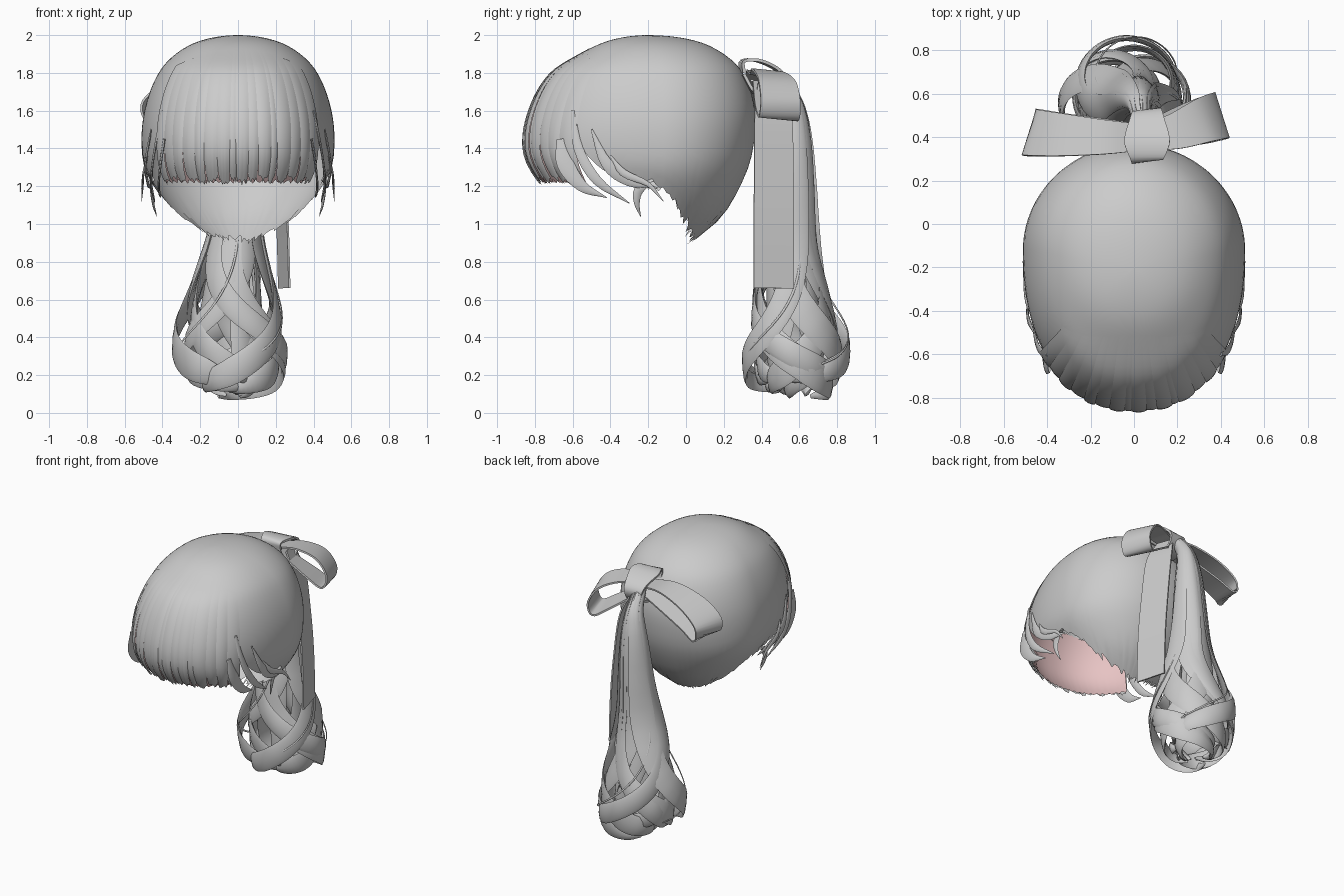
import bpy, bmesh, math, random
from mathutils import Vector

if "Cube" in bpy.data.objects:
    bpy.data.objects.remove(bpy.data.objects["Cube"])
random.seed(7)

def interp(tab, x):
    """Smooth (cubic) lookup in rows of (key, values...)."""
    n = len(tab)
    x = min(max(x, tab[0][0]), tab[-1][0])
    i = 0
    while i < n - 2 and x > tab[i + 1][0]:
        i += 1
    a, b = tab[i], tab[i + 1]
    p, q = tab[max(i - 1, 0)], tab[min(i + 2, n - 1)]
    h = b[0] - a[0]
    t = (x - a[0]) / h
    out = []
    for k in range(1, len(a)):
        ma = (b[k] - p[k]) / (b[0] - p[0]) * h
        mb = (q[k] - a[k]) / (q[0] - a[0]) * h
        out.append((2*t**3 - 3*t**2 + 1) * a[k] + (t**3 - 2*t**2 + t) * ma
                   + (3*t**2 - 2*t**3) * b[k] + (t**3 - t**2) * mb)
    return out

def finish(name, bm, angle=50, recalc=True):
    if recalc:
        bmesh.ops.recalc_face_normals(bm, faces=bm.faces)
    me = bpy.data.meshes.new(name)
    bm.to_mesh(me)
    bm.free()
    ob = bpy.data.objects.new(name, me)
    bpy.context.collection.objects.link(ob)
    bpy.context.view_layer.objects.active = ob
    ob.select_set(True)
    bpy.ops.object.shade_smooth_by_angle(angle=math.radians(angle))
    ob.select_set(False)
    return ob

# Head form: z -> front y, widest y, back y, half width
HEAD = [(math.sqrt(2 - z), *v) for z, *v in [
    (2.0, -.2, -.2, -.2, 0), (1.97, -.41, -.18, .05, .2), (1.9, -.56, -.15, .2, .33),
    (1.8, -.71, -.13, .3, .42), (1.6, -.82, -.12, .365, .495), (1.4, -.845, -.12, .355, .51),
    (1.25, -.78, -.12, .31, .475), (1.05, -.6, -.12, .2, .33), (.95, -.5, -.12, .09, .21),
    (.88, -.45, -.12, .0, .12)]]

def head(phi, z, off=0):
    """Point on the head form, phi in degrees from the back towards +x."""
    yf, yc, yb, hw = interp(HEAD, math.sqrt(max(0, 2 - z)))
    s, c = math.sin(math.radians(phi)), math.cos(math.radians(phi))
    d = yb - yc if c > 0 else yc - yf
    if c < 0:  # front is a little squarer than an ellipse
        m = (abs(s) ** 2.25 + abs(c) ** 2.25) ** (1 / 2.25)
        s, c = s / m, c / m
    return Vector(((hw + off) * s, yc + (d + off) * c, z))

def sheet(bm, cols, rows, fn):
    g = [[bm.verts.new(fn(i / cols, j / rows)) for j in range(rows + 1)] for i in range(cols + 1)]
    for i in range(cols):
        for j in range(rows):
            bm.faces.new((g[i][j], g[i+1][j], g[i+1][j+1], g[i][j+1]))

# Pulled-back cap with ragged nape
EDGE = [(0, .91), (30, .92), (55, .96), (74, 1.06), (84, 1.15), (95, 1.2), (115, 1.27),
        (125, 1.4), (132, 1.58), (145, 1.75), (180, 1.85)]
bm = bmesh.new()
jag = [random.uniform(-.03, .03) if k % 2 else random.uniform(0, .03) for k in range(145)]
def cap(u, v):
    phi = 360 * u - 180
    ze = interp(EDGE, abs(phi))[0]
    if abs(phi) < 112:
        ze += jag[int(round(u * 144))] * v ** 8
    return head(phi, 2 - (2 - ze) * v * v)
sheet(bm, 144, 26, cap)
bmesh.ops.remove_doubles(bm, verts=bm.verts, dist=1e-5)
finish("hair_cap", bm, 60, False)

# Fringe made of overlapping, slightly domed locks, with a pink lining
bm = bmesh.new()
edges = [-52, -44, -38, -31, -23, -19, -12, -6, 1, 5, 12, 20, 25, 33, 39, 46, 52]
def drop(phi, z1, v):
    z0 = 1.93 - .10 * (abs(phi - 180) / 55) ** 2
    s0, s1 = math.sqrt(2 - z0), math.sqrt(2 - z1)
    return 2 - (s0 + (s1 - s0) * v) ** 2
for k, (a, b) in enumerate(zip(edges, edges[1:])):
    mid, half = 180 + (a + b) / 2, (b - a) / 2 + .5
    lift = .010 + .007 * (k % 2)
    low = 1.205 + random.uniform(0, .025)
    teeth = [random.uniform(-.01, .025) for _ in range(9)]
    def lock(u, v):
        e = 2 * u - 1
        phi = mid + half * e * (1.0 - .2 * v ** 6)
        z = drop(phi, low + teeth[int(round(u * 8))] * v ** 4 + .015 * e * e, v)
        return head(phi, z, lift * (.3 + .7 * v) + .008 * v * (1 - e * e))
    sheet(bm, 8, 20, lock)
finish("fringe", bm, 60, False)
pink = bpy.data.materials.new("pink_lining")
pink.diffuse_color = (.8, .55, .55, 1)
pink.use_nodes = True
pink.node_tree.nodes["Principled BSDF"].inputs["Base Color"].default_value = pink.diffuse_color
bm = bmesh.new()
def lining(u, v):
    phi = 128 + 104 * u
    return head(phi, drop(phi, 1.225 + .012 * math.sin(u * 150), .5 + .5 * v), .002)
sheet(bm, 64, 10, lining)
finish("fringe_lining", bm, 60, False).data.materials.append(pink)

def strip(bm, pts, thick, side, steps=4, flat=False, axis=None):
    """Sweep a flat section along points (x, y, z, width)."""
    tab = [(k, *p) for k, p in enumerate(pts)]
    m = (len(pts) - 1) * steps
    path = [interp(tab, k / steps) for k in range(m + 1)]
    pos = [Vector(p[:3]) for p in path]
    sect = ([(-1, -1), (1, -1), (1, 1), (-1, 1)] if flat else
            [(math.cos(a), math.sin(a)) for a in [math.pi * q / 4 for q in range(8)]])
    rings = []
    for k, p in enumerate(pos):
        t = (pos[min(k + 1, m)] - pos[max(k - 1, 0)]).normalized()
        if axis:
            r = p - axis(p.z)
            r.z = 0
            w = t.cross(r).normalized()
        else:
            w = Vector(side)
            w = (w - t * w.dot(t)).normalized()
        n = w.cross(t).normalized()
        hw = max(path[k][3], .002) / 2
        th = thick if flat else min(thick, hw * .6)
        rings.append([bm.verts.new(p + w * hw * a + n * th * b) for a, b in sect])
    c = len(sect)
    for r0, r1 in zip(rings, rings[1:]):
        for q in range(c):
            bm.faces.new((r0[q], r0[(q+1) % c], r1[(q+1) % c], r1[q]))
    bm.faces.new(rings[0])
    bm.faces.new(rings[-1][::-1])

# Side locks and loose wisps beside the face, mirrored
bm = bmesh.new()
for s in (-1, 1):
    for pts in (
        [(.40, -.60, 1.6, .02), (.44, -.57, 1.40, .05), (.46, -.47, 1.23, .05), (.44, -.30, 1.11, .004)],
        [(.39, -.66, 1.45, .05), (.41, -.64, 1.32, .09), (.42, -.55, 1.2, .06), (.41, -.42, 1.14, .004)],
        [(.46, -.50, 1.5, .01), (.49, -.42, 1.32, .06), (.48, -.30, 1.23, .06), (.47, -.15, 1.19, .004)],
        [(.48, -.40, 1.36, .01), (.50, -.33, 1.27, .04), (.505, -.2, 1.21, .025), (.51, -.12, 1.12, .003)],
        [(.46, -.18, 1.24, .04), (.46, -.25, 1.18, .05), (.45, -.26, 1.11, .03), (.43, -.24, 1.04, .003)]):
        strip(bm, [(s * x, y, z, w) for x, y, z, w in pts], .006, (0, .8, .6))
finish("side_locks", bm)

# Ponytail: locks spread from the tie, spiral and curl under
AXIS = [(0, -.02, .58), (.4, -.03, .58), (.8, -.02, .555), (1.2, 0, .575), (1.6, .02, .57), (1.72, .03, .52), (1.82, .04, .42)]
RAD = [(0, .02), (.15, .07), (.4, .115), (.58, .19), (.78, .26), (.9, .22), (1, .12)]
def axis(z):
    x, y = interp(AXIS, z)
    return Vector((x, y, z))
def tail(bm, a0, spin, grow, zend, width):
    pts = []
    for k in range(21):
        t = k / 20
        z = zend + (1.78 - zend) * (1 - t) ** 1.3 + .05 * max(0, t - .85) / .15
        r = interp(RAD, t)[0] * (1 + (grow - 1) * t)
        a = a0 + spin * (max(0, t - .42) / .58) ** 1.7
        c = axis(z)
        w = width * min(1, .4 + 1.5 * t) * min(1, (1.02 - t) * 7)
        pts.append((c.x + 1.12 * r * math.cos(a), c.y + r * math.sin(a), z, w))
    strip(bm, pts, .014, None, 4, axis=axis)
bm = bmesh.new()
for k in range(11):
    tail(bm, 2 * math.pi * k / 11 + random.uniform(-.2, .2), (-1, 1, 1)[k % 3] * random.uniform(2.4, 5),
         random.uniform(.75, 1.1), random.uniform(.03, .14), random.uniform(.12, .165))
for k in range(5):
    tail(bm, k * 1.25, random.uniform(-4, 4), random.uniform(.35, .55), random.uniform(.02, .1), .11)
finish("ponytail", bm)
bm = bmesh.new()
for k in range(3):
    tail(bm, k * 2.2 + .4, random.choice((-1, 1)) * random.uniform(2, 3), 1.12, random.uniform(.12, .2), .012)
finish("ponytail_wisps", bm)

# Bow loops
bm = bmesh.new()
strip(bm, [(.06, .40, 1.79, .12), (.2, .43, 1.81, .17), (.33, .48, 1.76, .21), (.40, .50, 1.65, .22),
           (.37, .49, 1.56, .22), (.26, .46, 1.62, .20), (.06, .41, 1.75, .12)], .006, (-.3, .95, -.1), 6, True)
strip(bm, [(.04, .40, 1.79, .12), (-.14, .40, 1.80, .16), (-.34, .41, 1.74, .20), (-.47, .42, 1.64, .22),
           (-.45, .42, 1.55, .22), (-.32, .41, 1.61, .20), (.04, .40, 1.75, .12)], .006, (.3, .95, -.1), 6, True)
finish("bow_loops", bm, 40)

# Hanging ribbon end
bm = bmesh.new()
strip(bm, [(.1, .44, 1.76, .12), (.17, .46, 1.6, .2), (.21, .465, 1.3, .215), (.235, .465, 1.0, .22),
           (.245, .465, .66, .22)], .005, (-.25, .96, -.15), 5, True)
finish("bow_tail", bm, 40)

# Knot wrapped round the middle of the bow
bm = bmesh.new()
strip(bm, [(.06, .30, 1.80, .14), (.06, .30, 1.86, .15), (.06, .38, 1.865, .21), (.06, .48, 1.82, .16),
           (.06, .52, 1.76, .13), (.06, .47, 1.69, .13), (.06, .36, 1.70, .14), (.06, .30, 1.79, .14)],
      .008, (.95, .12, 0), 5, True)
finish("bow_knot", bm, 40)
